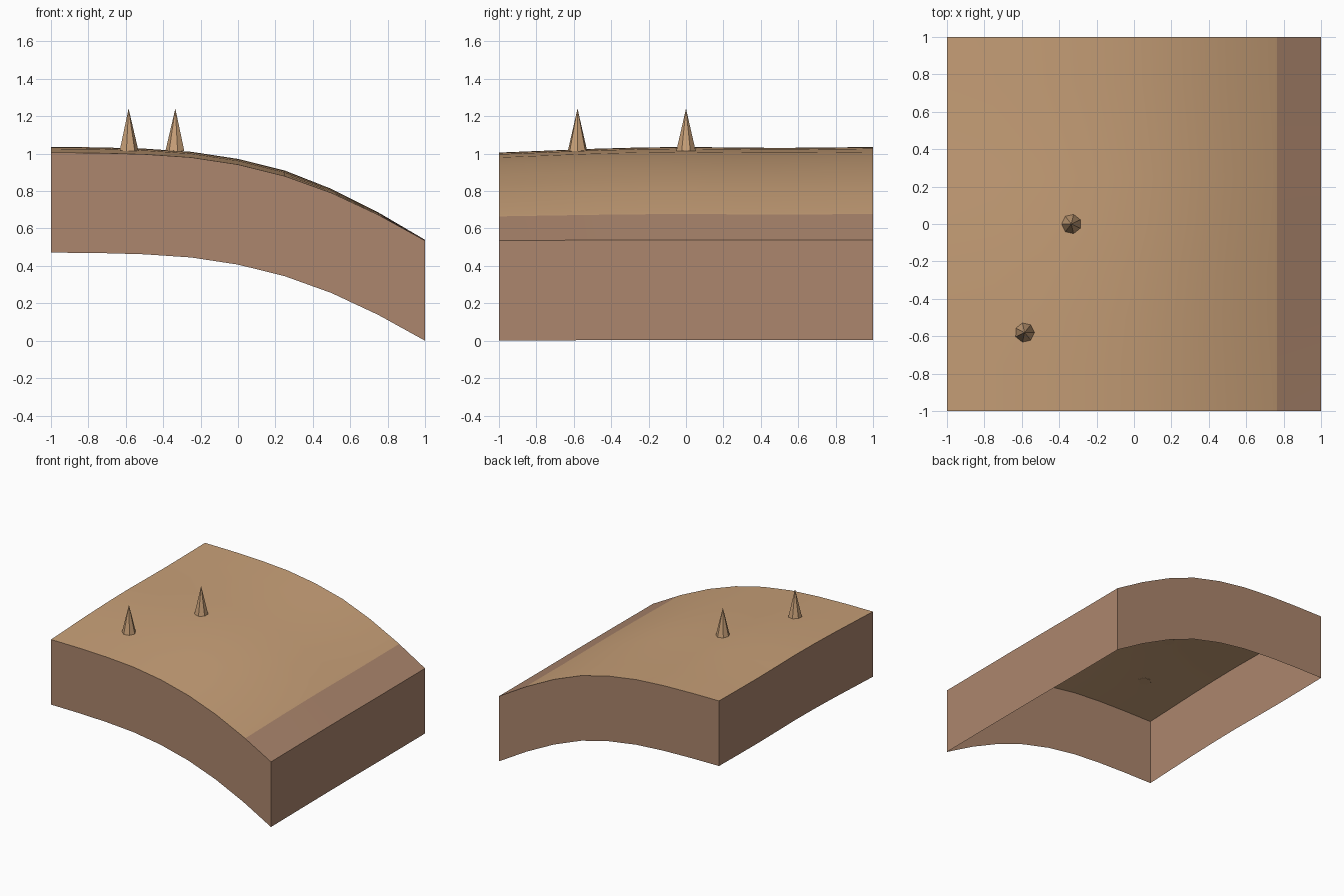
import bpy, bmesh, math

cube = bpy.data.objects.get("Cube")
if cube:
    bpy.data.objects.remove(cube)


def material(name, rgb):
    color = [(c / 255 / 12.92 if c < 11 else ((c / 255 + 0.055) / 1.055) ** 2.4) for c in rgb] + [1]
    mat = bpy.data.materials.new(name)
    mat.use_nodes = True
    mat.diffuse_color = color
    mat.node_tree.nodes["Principled BSDF"].inputs["Base Color"].default_value = color
    return mat


SAND = material("sand", (200, 160, 120))
EARTH = material("brown earth", (172, 134, 109))


def finish(name, bm, mats, smooth=False):
    mesh = bpy.data.meshes.new(name)
    bm.normal_update()
    for face in bm.faces:
        face.smooth = smooth
    bm.to_mesh(mesh)
    bm.free()
    for mat in mats:
        mesh.materials.append(mat)
    obj = bpy.data.objects.new(name, mesh)
    bpy.context.collection.objects.link(obj)
    return obj


# Slope profile along the front edge, and the gentle swell from front to back
STEP = 0.25
SLOPE = [1.006, 1.004, 0.997, 0.98, 0.942, 0.88, 0.79, 0.673, 0.535]
SWELL = [0, 0.01, 0.02, 0.027, 0.03, 0.027, 0.025, 0.027, 0.03]
DEPTH = 0.535
BAND_X = 0.765


def sample(table, t):
    pos = (t + 1) / STEP
    i = min(int(pos), len(table) - 2)
    return table[i] + (table[i + 1] - table[i]) * (pos - i)


def height(x, y):
    fade = 1 if x < 0.25 else 1 - 0.85 * (x - 0.25) / 0.75
    return sample(SLOPE, x) + sample(SWELL, y) * fade


ys = [-1 + STEP * i for i in range(9)]
xs = sorted(ys + [BAND_X])

# Rolling ground surface, with an earth band along the low edge
bm = bmesh.new()
grid = [[bm.verts.new((x, y, height(x, y))) for y in ys] for x in xs]
for a, b in zip(grid, grid[1:]):
    for j in range(len(ys) - 1):
        face = bm.faces.new((a[j], b[j], b[j + 1], a[j + 1]))
        face.material_index = int(face.calc_center_median().x > BAND_X)
finish("ground_surface", bm, [SAND, EARTH], smooth=True)

# Open-bottomed skirt that follows the border of the ground
bm = bmesh.new()
border = ([(x, -1) for x in xs] + [(1, y) for y in ys[1:]]
          + [(x, 1) for x in xs[-2::-1]] + [(-1, y) for y in ys[-2:0:-1]])
rim = [bm.verts.new((x, y, height(x, y))) for x, y in border]
foot = [bm.verts.new((v.co.x, v.co.y, v.co.z - DEPTH)) for v in rim]
for i in range(len(rim)):
    k = (i + 1) % len(rim)
    bm.faces.new((rim[i], foot[i], foot[k], rim[k]))
finish("ground_skirt", bm, [EARTH])

# Two faceted spikes
for name, x, y, turn in (("middle_spike", -0.335, 0, 90), ("front_spike", -0.585, -0.58, -90)):
    bm = bmesh.new()
    bmesh.ops.create_cone(bm, cap_ends=True, segments=7, radius1=0.053, radius2=0, depth=0.227)
    bmesh.ops.remove_doubles(bm, verts=bm.verts[:], dist=0.0001)
    spike = finish(name, bm, [SAND])
    spike.location = (x, y, 1.128)
    spike.rotation_euler.z = math.radians(turn)
